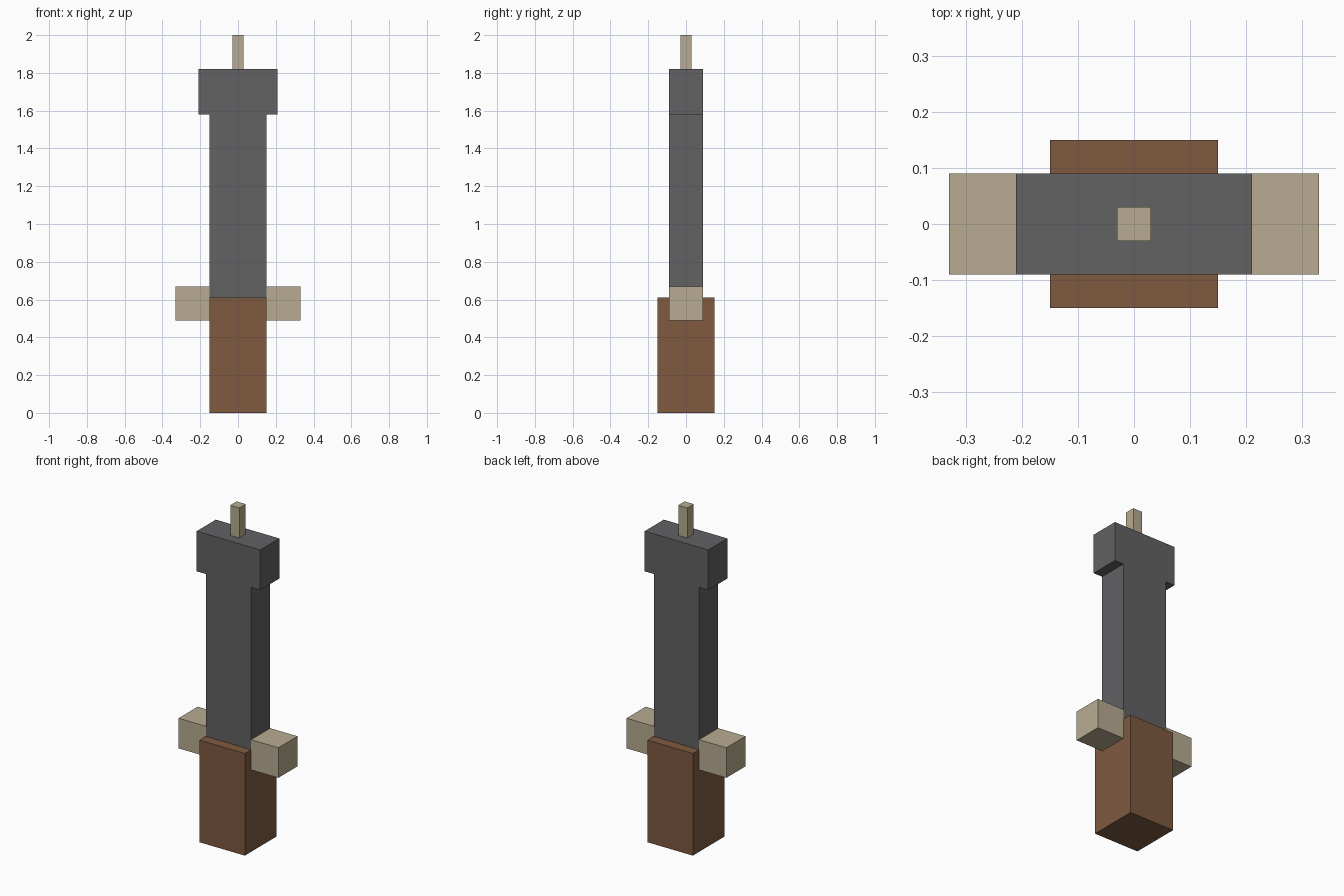
import bpy
import bmesh

cube = bpy.data.objects.get("Cube")
if cube:
    bpy.data.objects.remove(cube, do_unlink=True)


def material(name, rgb):
    mat = bpy.data.materials.new(name)
    mat.use_nodes = True
    mat.diffuse_color = (*rgb, 1)
    mat.node_tree.nodes["Principled BSDF"].inputs["Base Color"].default_value = (*rgb, 1)
    return mat


def finish(name, bm, mat):
    bmesh.ops.recalc_face_normals(bm, faces=bm.faces)
    mesh = bpy.data.meshes.new(name)
    bm.to_mesh(mesh)
    bm.free()
    mesh.materials.append(mat)
    obj = bpy.data.objects.new(name, mesh)
    bpy.context.collection.objects.link(obj)
    return obj


def box(name, low, high, mat):
    bm = bmesh.new()
    bmesh.ops.create_cube(bm, size=1)
    for v in bm.verts:
        v.co = [h if c > 0 else l for c, l, h in zip(v.co, low, high)]
    return finish(name, bm, mat)


def prism(name, half_profile, half_depth, mat):
    """Mirror a half outline in x and extrude it along y."""
    outline = half_profile + [(-x, z) for x, z in reversed(half_profile)]
    bm = bmesh.new()
    face = bm.faces.new([bm.verts.new((x, -half_depth, z)) for x, z in outline])
    side = bmesh.ops.extrude_face_region(bm, geom=[face])["geom"]
    verts = [g for g in side if isinstance(g, bmesh.types.BMVert)]
    bmesh.ops.translate(bm, verts=verts, vec=(0, 2 * half_depth, 0))
    return finish(name, bm, mat)


brown = material("brown leather", (0.209, 0.102, 0.051))
grey = material("dark grey metal", (0.122, 0.122, 0.127))
tan = material("pale tan", (0.479, 0.407, 0.283))

# Grip
grip_half, grip_top = 0.15, 0.61
box("grip", (-grip_half, -grip_half, 0), (grip_half, grip_half, grip_top), brown)

# Blade with its wider head, as one T-shaped body
blade_half, head_half, depth = 0.15, 0.21, 0.09
prism("blade", [(blade_half, grip_top), (blade_half, 1.58),
                (head_half, 1.58), (head_half, 1.82)], depth, grey)

# Guard blocks on both sides of the grip
for side, x0, x1 in (("left", 0.15, 0.33), ("right", -0.33, -0.15)):
    box(side + "_guard", (x0, -depth, 0.49), (x1, depth, 0.67), tan)

# Tip pin
box("tip_pin", (-0.03, -0.03, 1.82), (0.03, 0.03, 2), tan)
